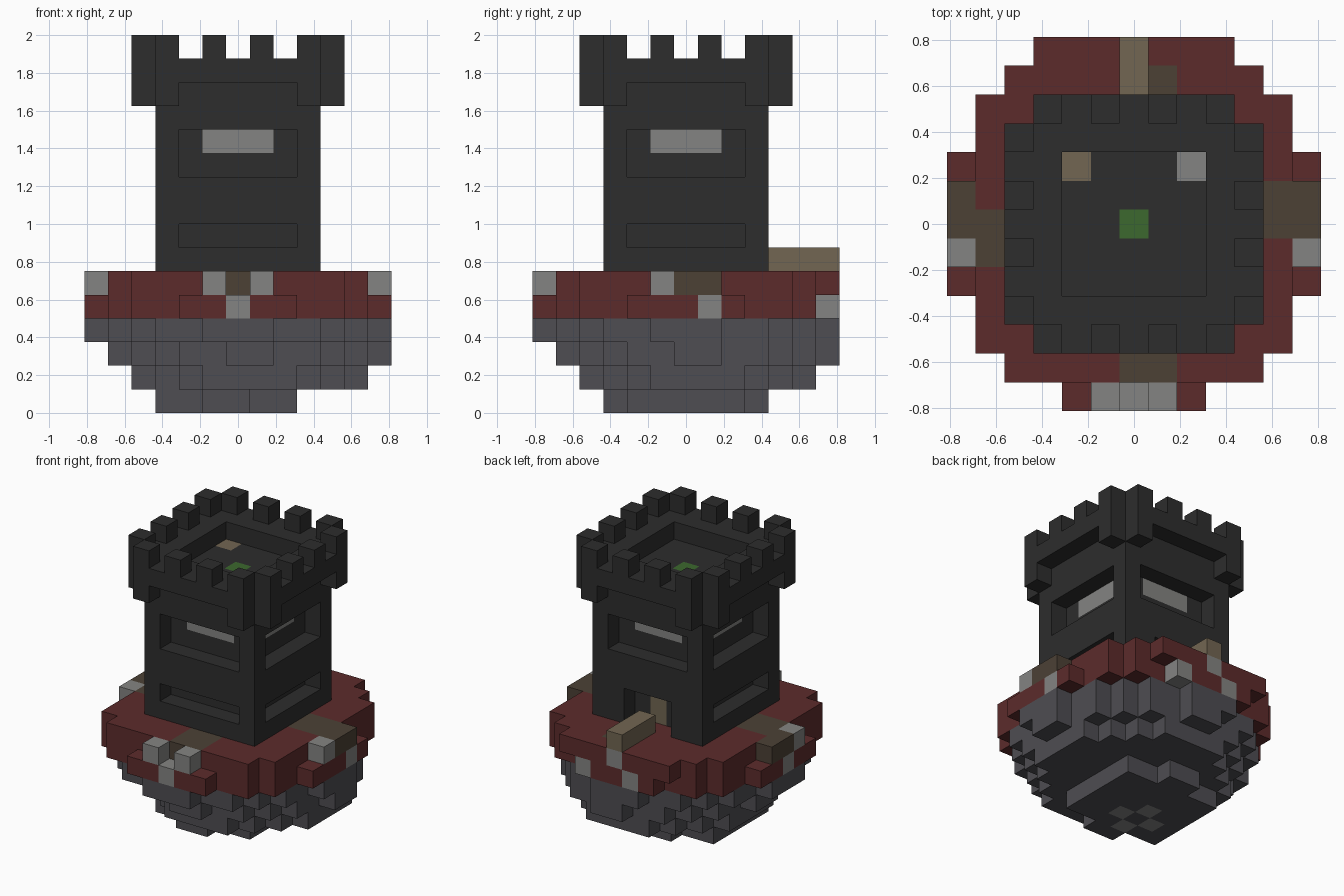
import bpy
import bmesh
from mathutils import Vector

U = 0.125  # edge of one block

cube = bpy.data.objects.get("Cube")
if cube:
    bpy.data.objects.remove(cube, do_unlink=True)


def srgb(v):
    v /= 255
    return v / 12.92 if v <= 0.04045 else ((v + 0.055) / 1.055) ** 2.4


def material(name, *rgb):
    colour = [srgb(c) for c in rgb] + [1]
    m = bpy.data.materials.new(name)
    m.use_nodes = True
    m.diffuse_color = colour
    m.node_tree.nodes["Principled BSDF"].inputs["Base Color"].default_value = colour
    return m


DARK = material("dark stone", 45, 45, 45)
GREY = material("grey rock", 78, 77, 82)
RED = material("red ground", 92, 43, 43)
PALE = material("pale stone", 132, 132, 130)
WOOD = material("light wood", 114, 102, 82)
EARTH = material("brown earth", 76, 65, 53)
GREEN = material("green", 60, 104, 46)


def box(xs, ys, zs):
    """All cells in an inclusive block range."""
    return {(x, y, z) for x in range(xs[0], xs[1] + 1)
            for y in range(ys[0], ys[1] + 1) for z in range(zs[0], zs[1] + 1)}


def disc(z, cx, cy, r2):
    return {(x, y, z) for x in range(-6, 7) for y in range(-6, 7)
            if (x - cx) ** 2 + (y - cy) ** 2 <= r2}


def four_sides(cells):
    """Repeat cells around the four sides of the tower."""
    out = set()
    for x, y, z in cells:
        out |= {(x, y, z), (-y, x, z), (-x, -y, z), (y, -x, z)}
    return out


# Rock base: rough discs widening upwards
rock = disc(0, -0.5, 0, 10.5) | disc(1, 0.5, 0.5, 23)
rock |= disc(2, 0.5, 0.5, 32) | disc(3, 0, 0, 38)

# Ground: two layers with uneven rim
ground = disc(4, 0, 0, 42)
ground |= {c for c in disc(5, 0, 0, 42)
           if c[1] > -6 and not (abs(c[0]) == 6 and abs(c[1]) == 2)}
ground |= box((-3, 3), (6, 6), (5, 5)) | {(-1, -6, 5), (1, -6, 5)}

# Tower: shaft with window recesses, slits and a doorway
tower = box((-3, 3), (-3, 3), (6, 13))
tower -= four_sides(box((-2, 2), (-3, -3), (10, 11)))
slit = box((-2, 2), (-3, -3), (7, 7))
tower -= four_sides(slit)
tower |= box((-2, 2), (3, 3), (7, 7))
tower -= box((-1, 1), (3, 3), (6, 7))

# Battlement: corner brackets, parapet and merlons
battlement = four_sides(box((-3, 3), (-4, -3), (14, 14)))
battlement |= four_sides({(x, -4, 13) for x in (-3, 3)})
battlement |= four_sides({(x, -4, 15) for x in (-3, -1, 1, 3)})

# Drawbridge beam
drawbridge = box((0, 0), (4, 6), (6, 6))

# Coloured blocks
paint = {}


def colour(cells, mat):
    paint.update(dict.fromkeys(cells, mat))


colour(four_sides(box((-1, 1), (-2, -2), (11, 11))), PALE)
colour(box((0, 0), (2, 2), (6, 7)), WOOD)
colour({(-2, 2, 13)}, WOOD)
colour({(2, 2, 13)}, PALE)
colour({(0, 0, 13)}, GREEN)
colour(box((4, 6), (0, 1), (5, 5)) | box((0, 1), (-5, -4), (5, 5)), EARTH)
colour(box((-6, -6), (0, 1), (5, 5)) | box((-5, -4), (-1, 0), (5, 5)), EARTH)
colour(box((1, 1), (4, 5), (5, 5)), EARTH)
colour({(-1, -6, 5), (1, -6, 5), (0, -6, 4), (-6, -1, 5), (6, -1, 5),
        (6, 1, 4), (-6, 0, 4), (0, 6, 5), (-1, 6, 4), (2, 6, 4)}, PALE)
colour({(0, -1, 0), (-1, -2, 0), (-1, 0, 0), (-2, -1, 0)}, PALE)

solid = rock | ground | tower | battlement | drawbridge
AXES = [Vector(a) for a in ((1, 0, 0), (0, 1, 0), (0, 0, 1))]


def build(name, cells, base):
    """Make the exposed block faces of one part."""
    bm = bmesh.new()
    verts = {}
    mats = [base]

    def vert(p):
        key = tuple(round(2 * c) for c in p)
        if key not in verts:
            verts[key] = bm.verts.new(p * U)
        return verts[key]

    for cell in sorted(cells):
        mat = paint.get(cell, base)
        if mat not in mats:
            mats.append(mat)
        centre = Vector(cell) + Vector((0, 0, 0.5))
        for i in range(3):
            for sign in (1, -1):
                n = AXES[i] * sign
                if tuple(int(c + d) for c, d in zip(cell, n)) in solid:
                    continue
                u = AXES[(i + 1) % 3] / 2
                v = AXES[(i + 2) % 3] / 2 * sign
                mid = centre + n / 2
                face = bm.faces.new([vert(mid + d) for d in (-u - v, u - v, u + v, v - u)])
                face.material_index = mats.index(mat)
    mesh = bpy.data.meshes.new(name)
    bm.to_mesh(mesh)
    bm.free()
    for m in mats:
        mesh.materials.append(m)
    bpy.context.collection.objects.link(bpy.data.objects.new(name, mesh))


build("rock_base", rock, GREY)
build("ground", ground, RED)
build("tower", tower, DARK)
build("battlement", battlement, DARK)
build("drawbridge", drawbridge, WOOD)
